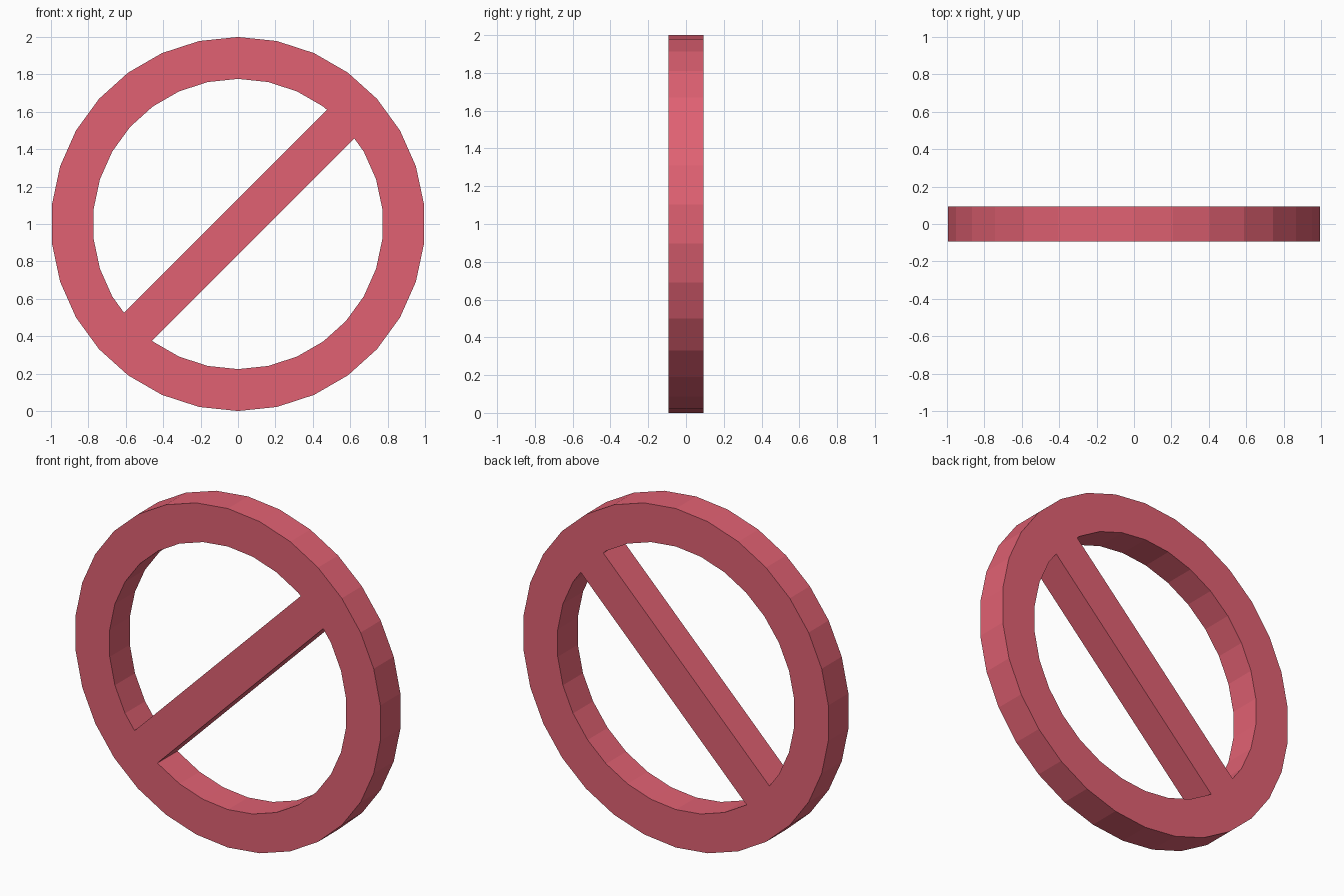
import bpy, math

if "Cube" in bpy.data.objects:
    bpy.data.objects.remove(bpy.data.objects["Cube"])

SIDES, R_OUT, R_IN = 30, 1.0, 0.776
HALF_DEPTH = 0.0935
BAR_SHIFT, BAR_RISE = -0.014, 0.15   # vertical offset and half height of the 45 degree bar


def ngon(r):
    return [(r * math.sin(math.tau * i / SIDES), r * math.cos(math.tau * i / SIDES))
            for i in range(SIDES)]


def clip(points, side):
    """Keep the part of the polygon above (+1) or below (-1) the bar."""
    def dist(p):
        return side * (p[1] - p[0] - BAR_SHIFT) - BAR_RISE
    out = []
    for a, b in zip(points, points[1:] + points[:1]):
        da, db = dist(a), dist(b)
        if da >= 0:
            out.append(a)
        if da * db < 0:
            t = da / (da - db)
            out.append((a[0] + t * (b[0] - a[0]), a[1] + t * (b[1] - a[1])))
    return out


# Flat outline: outer ring edge plus the two openings beside the bar
curve = bpy.data.curves.new("sign_outline", 'CURVE')
curve.dimensions = '2D'
curve.fill_mode = 'BOTH'
curve.extrude = HALF_DEPTH
for loop in (ngon(R_OUT), clip(ngon(R_IN), 1), clip(ngon(R_IN), -1)):
    spline = curve.splines.new('POLY')
    spline.points.add(len(loop) - 1)
    for point, (x, y) in zip(spline.points, loop):
        point.co = (x, y, 0, 1)
    spline.use_cyclic_u = True
    spline.use_smooth = False

# Ring with diagonal bar, stood upright
sign = bpy.data.objects.new("barred_ring", curve)
bpy.context.collection.objects.link(sign)
sign.location = (0, 0, 1)
sign.rotation_euler = (math.pi / 2, 0, 0)
bpy.context.view_layer.objects.active = sign
sign.select_set(True)
bpy.ops.object.convert(target='MESH')
sign = bpy.context.view_layer.objects.active
bpy.ops.object.mode_set(mode='EDIT')
bpy.ops.mesh.select_all(action='SELECT')
bpy.ops.mesh.remove_doubles(threshold=0.0005)
bpy.ops.mesh.normals_make_consistent(inside=False)
bpy.ops.object.mode_set(mode='OBJECT')
bpy.ops.object.shade_flat()

# Red finish
red = bpy.data.materials.new("red")
red.diffuse_color = (0.75, 0.12, 0.17, 1)
red.use_nodes = True
red.node_tree.nodes["Principled BSDF"].inputs["Base Color"].default_value = red.diffuse_color
sign.data.materials.clear()
sign.data.materials.append(red)
